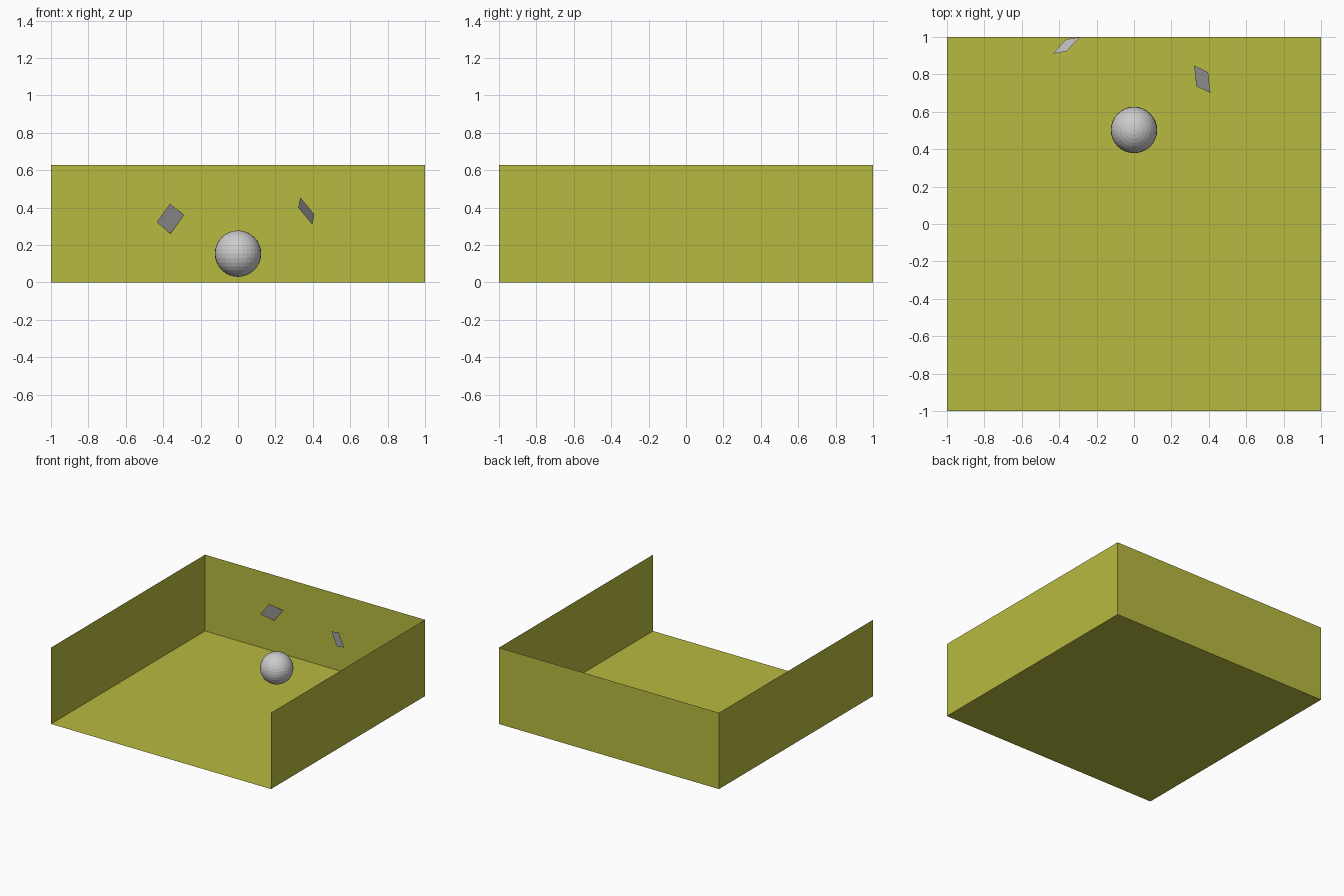
import bpy, bmesh
from mathutils import Vector, Matrix

if "Cube" in bpy.data.objects:
    bpy.data.objects.remove(bpy.data.objects["Cube"])


def make_object(name, bm):
    mesh = bpy.data.meshes.new(name)
    bm.to_mesh(mesh)
    bm.free()
    obj = bpy.data.objects.new(name, mesh)
    bpy.context.collection.objects.link(obj)
    return obj


# Open tray: thin-walled box without front and top
HEIGHT = 0.627
bm = bmesh.new()
bmesh.ops.create_cube(bm, size=1, matrix=Matrix.Translation((0, 0, HEIGHT / 2))
                      @ Matrix.Diagonal((2, 2, HEIGHT, 1)))
bm.normal_update()
open_sides = [f for f in bm.faces if f.normal.z > 0.9 or f.normal.y < -0.9]
bmesh.ops.delete(bm, geom=open_sides, context='FACES')
bmesh.ops.reverse_faces(bm, faces=bm.faces)
tray = make_object("open_tray", bm)
olive = bpy.data.materials.new("olive")
olive.diffuse_color = (0.47, 0.49, 0.05, 1)
olive.use_nodes = True
olive.node_tree.nodes["Principled BSDF"].inputs["Base Color"].default_value = olive.diffuse_color
tray.data.materials.append(olive)

# Faceted ball floating just above the floor
bm = bmesh.new()
bmesh.ops.create_uvsphere(bm, u_segments=32, v_segments=16, radius=0.124)
ball = make_object("ball", bm)
ball.location = (0, 0.503, 0.154)


# Small tilted square panels, oriented by two edge directions
def panel(name, center, edge_u, edge_v, side=0.123):
    u = Vector(edge_u).normalized()
    n = u.cross(Vector(edge_v)).normalized()
    v = n.cross(u)
    bm = bmesh.new()
    bmesh.ops.create_grid(bm, x_segments=1, y_segments=1, size=side / 2)
    obj = make_object(name, bm)
    obj.matrix_world = (Matrix.Translation(center)
                        @ Matrix((u, v, n)).transposed().to_4x4())


panel("left_panel", (-0.362, 0.955, 0.341), (0.071, 0.011, 0.098), (0.072, 0.076, -0.062))
panel("right_panel", (0.365, 0.774, 0.382), (0.075, -0.036, -0.091), (0.012, -0.111, 0.054))
